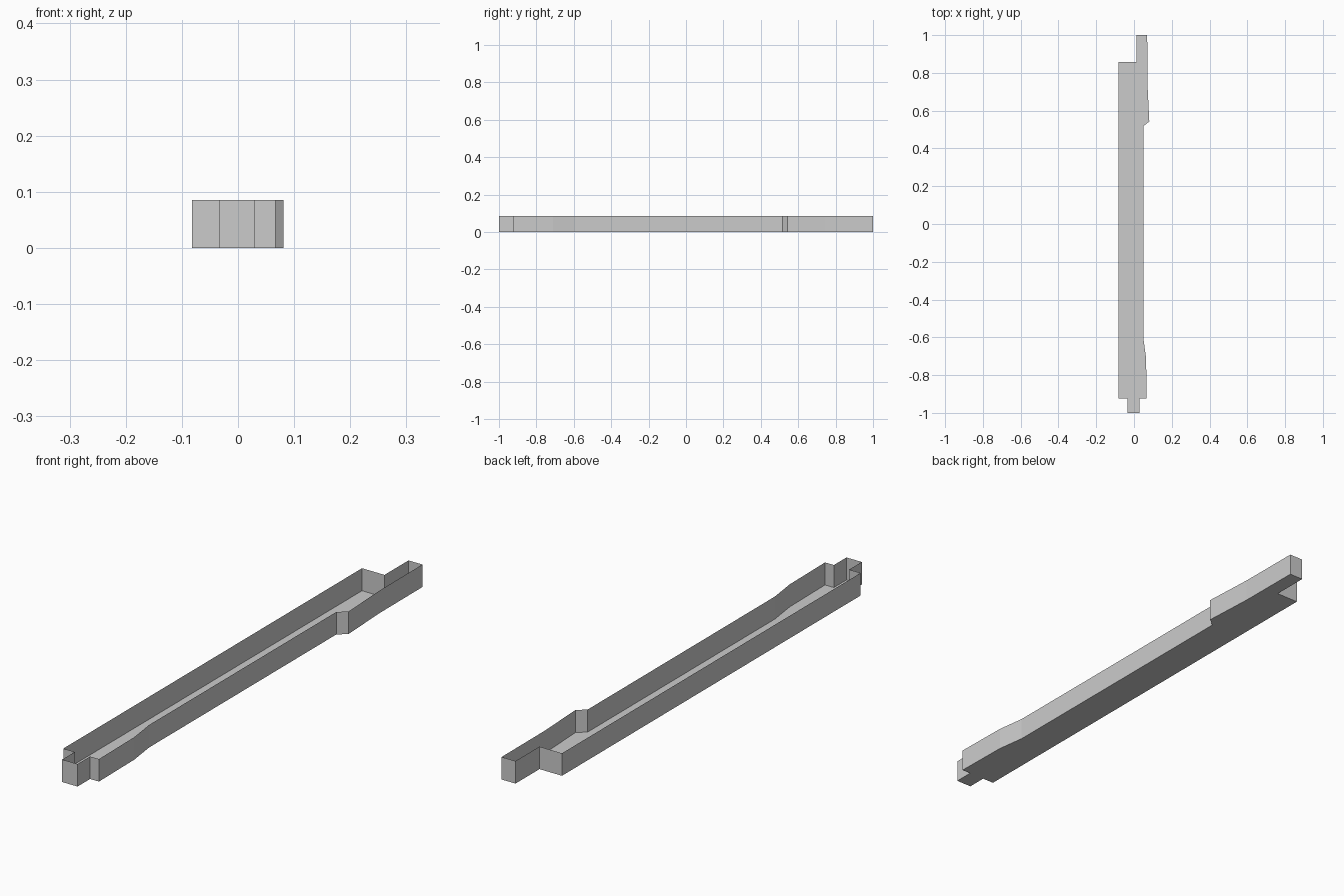
import bpy
import bmesh

HEIGHT = 0.085

cube = bpy.data.objects.get("Cube")
if cube:
    bpy.data.objects.remove(cube, do_unlink=True)

# Single matte grey
grey = bpy.data.materials.new("light_grey")
grey.use_nodes = True
colour = (0.6, 0.6, 0.6, 1)
grey.diffuse_color = colour
grey.node_tree.nodes["Principled BSDF"].inputs["Base Color"].default_value = colour

# Plan outline, counter-clockwise from the front tab
outline = [
    (-0.034, -1), (0.03, -1), (0.03, -0.925),       # front tab
    (0.067, -0.925), (0.064, -0.71), (0.049, -0.6),  # front bulge
    (0.049, 0.517), (0.081, 0.543),                  # rear bulge
    (0.071, 0.745), (0.07, 1), (0.012, 1),           # rear tab
    (0.012, 0.857), (-0.082, 0.857),                 # rear shoulder
    (-0.082, -0.925), (-0.034, -0.925),              # front shoulder
]


def add_object(name, bm):
    mesh = bpy.data.meshes.new(name)
    bm.to_mesh(mesh)
    bm.free()
    mesh.materials.append(grey)
    obj = bpy.data.objects.new(name, mesh)
    bpy.context.collection.objects.link(obj)
    return obj


# Floor panel closing the underside
bm = bmesh.new()
bm.faces.new([bm.verts.new((x, y, 0)) for x, y in reversed(outline)])
add_object("floor_panel", bm)

# Thin upright walls around the outline, open at the top
bm = bmesh.new()
lower = [bm.verts.new((x, y, 0)) for x, y in outline]
upper = [bm.verts.new((x, y, HEIGHT)) for x, y in outline]
for i in range(len(outline)):
    j = (i + 1) % len(outline)
    bm.faces.new((lower[i], lower[j], upper[j], upper[i]))
add_object("perimeter_wall", bm)
